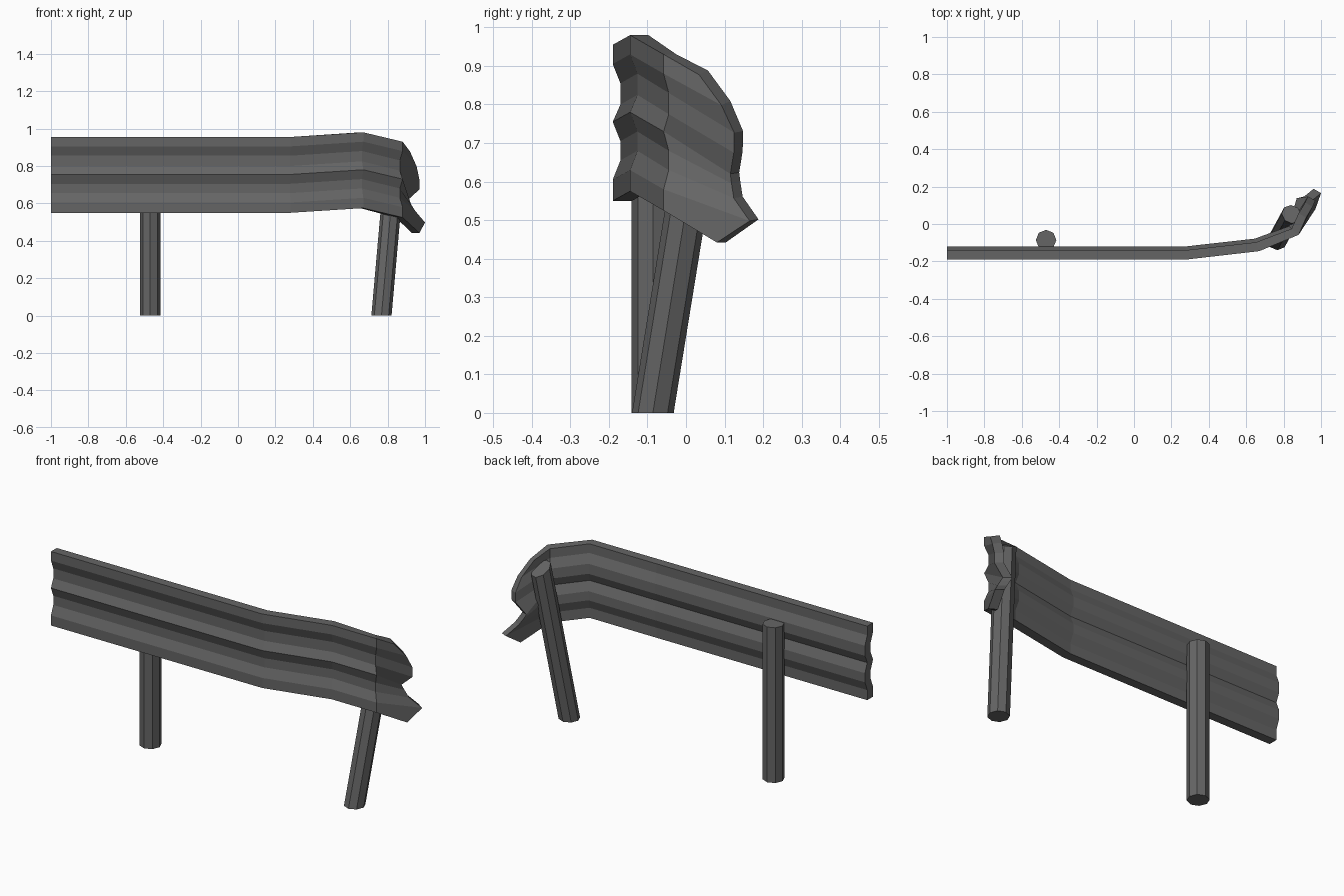
import bpy, bmesh
from math import cos, sin, pi

if "Cube" in bpy.data.objects:
    bpy.data.objects.remove(bpy.data.objects["Cube"])

# Dark steel
STEEL = bpy.data.materials.new("dark_steel")
STEEL.diffuse_color = (.13, .13, .13, 1)
STEEL.use_nodes = True
STEEL.node_tree.nodes["Principled BSDF"].inputs["Base Color"].default_value = STEEL.diffuse_color


def make_object(name, bm):
    bmesh.ops.recalc_face_normals(bm, faces=bm.faces[:])
    mesh = bpy.data.meshes.new(name)
    bm.to_mesh(mesh)
    bm.free()
    mesh.materials.append(STEEL)
    obj = bpy.data.objects.new(name, mesh)
    bpy.context.collection.objects.link(obj)


def loft(rings):
    """Join closed rings of points with quads, leaving the ends open."""
    bm = bmesh.new()
    loops = [[bm.verts.new(p) for p in ring] for ring in rings]
    n = len(loops[0])
    for a, b in zip(loops, loops[1:]):
        for i in range(n):
            j = (i + 1) % n
            bm.faces.new((a[i], a[j], b[j], b[i]))
    return bm, loops


# Corrugated profile: (depth, height), top to bottom
PROFILE = [(0, .955), (0, .905), (.02, .855), (.02, .80), (0, .755),
           (.02, .705), (.02, .655), (0, .605), (0, .55)]
THICK = .05

# Rail path: front x, front y, inward direction x and y, height shift
PATH = [(-1, -.19, 0, 1, 0), (.28, -.19, -.06, 1, 0),
        (.67, -.145, -.35, .95, .025), (.88, -.058, -.75, .66, -.025)]

# Crumpled end: front edge, top to bottom
TORN_END = [(.92, .034, .877), (.955, .092, .798), (.97, .125, .727),
            (.97, .124, .675), (.91, .115, .62), (.925, .118, .595),
            (.95, .124, .557), (1.0, .165, .498), (.97, .08, .442)]

rings = []
for x, y, nx, ny, dz in PATH:
    front = [(x + d * nx, y + d * ny, z + dz) for d, z in PROFILE]
    back = [(px + THICK * nx, py + THICK * ny, pz) for px, py, pz in front]
    rings.append(front + back[::-1])
end_back = [(x - .04, y + .023, z + (.011 if i < 2 else .004 if i < 8 else 0))
            for i, (x, y, z) in enumerate(TORN_END)]
rings.append(TORN_END + end_back[::-1])

# Rail, with end faces closed strip by strip
bm, loops = loft(rings)
for ring in (loops[0], loops[-1]):
    for i in range(8):
        bm.faces.new((ring[i], ring[i + 1], ring[16 - i], ring[17 - i]))
make_object("rail", bm)


# Octagonal posts: one upright, one knocked over with a slanted top
def post(name, base, top, r, slope=0):
    lean_x, lean_y = [(top[i] - base[i]) / top[2] for i in (0, 1)]
    rings = []
    for x, y, z, s in ((*base, 0), (*top, slope)):
        ring = []
        for k in range(8):
            dx, dy = r * cos(k * pi / 4), r * sin(k * pi / 4)
            dz = -s * (.45 * dx + .89 * dy)
            ring.append((x + dx + lean_x * dz, y + dy + lean_y * dz, z + dz))
        rings.append(ring)
    bm, loops = loft(rings)
    for ring in loops:
        bm.faces.new(ring)
    make_object(name, bm)


post("upright_post", (-.47, -.086, 0), (-.47, -.086, .85), .055)
post("leaning_post", (.767, -.086, 0), (.842, .052, .85), .054, .6)
